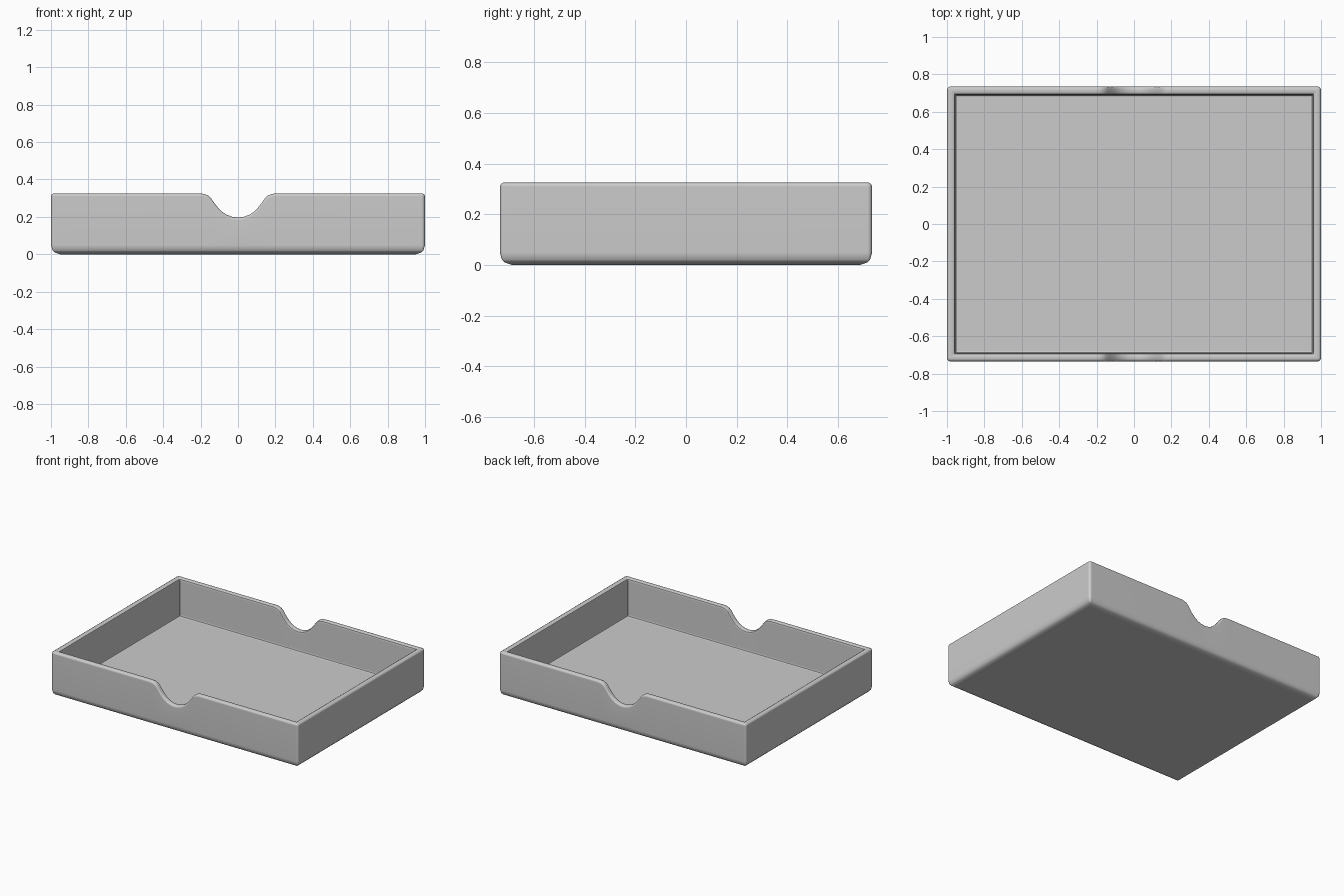
import bpy
import bmesh
import math

cube = bpy.data.objects.get("Cube")
if cube:
    bpy.data.objects.remove(cube, do_unlink=True)

HALF_X, HALF_Y, HEIGHT = 1.0, 0.735, 0.325
CORNER_RADIUS, CORNER_STEPS = 0.018, 3

# Half of the finger notch: distance from centre, rim height
notch_half = [(0.0, 0.197), (0.03, 0.2), (0.06, 0.211), (0.085, 0.228),
              (0.105, 0.247), (0.125, 0.272), (0.145, 0.3), (0.16, 0.314),
              (0.178, 0.322), (0.2, HEIGHT)]
notch = [(-x, z) for x, z in reversed(notch_half[1:])] + notch_half

# Wall section from underside, over the rim, to the floor:
# inset from the outer face, height, whether the height hangs from the rim
section = [(0.05, 0.0, False), (0.02, 0.01, False), (0.008, 0.022, False),
           (0.0, 0.05, False),
           (0.0, -0.015, True), (0.004, -0.005, True), (0.013, 0.0, True),
           (0.03, 0.0, True), (0.04, -0.006, True), (0.044, -0.018, True),
           (0.044, 0.066, False), (0.048, 0.055, False), (0.058, 0.05, False)]


def outline(inset):
    """Rounded rectangle with notch stations: x, y, rim height."""
    radius = max(CORNER_RADIUS - inset, 0.004)
    cx, cy = HALF_X - inset - radius, HALF_Y - inset - radius
    points = []
    for i, (sx, sy) in enumerate([(1, -1), (1, 1), (-1, 1), (-1, -1)]):
        for step in range(CORNER_STEPS + 1):
            angle = math.pi / 2 * (i - 1 + step / CORNER_STEPS)
            points.append((sx * cx + radius * math.cos(angle),
                           sy * cy + radius * math.sin(angle), HEIGHT))
        if i in (1, 3):
            side = 1 if i == 1 else -1
            points += [(-side * x, side * (HALF_Y - inset), z) for x, z in notch]
    return points


# Loft the section around the tray
bm = bmesh.new()
rings = []
for inset, height, from_rim in section:
    rings.append([bm.verts.new((x, y, rim + height if from_rim else height))
                  for x, y, rim in outline(inset)])
for lower, upper in zip(rings, rings[1:]):
    for i in range(len(lower)):
        j = (i + 1) % len(lower)
        bm.faces.new((lower[i], lower[j], upper[j], upper[i]))

# Underside and inner floor
bm.faces.new(list(reversed(rings[0])))
bm.faces.new(rings[-1])
bmesh.ops.recalc_face_normals(bm, faces=bm.faces)

mesh = bpy.data.meshes.new("tray")
bm.to_mesh(mesh)
bm.free()
tray = bpy.data.objects.new("tray", mesh)
bpy.context.collection.objects.link(tray)

# Plain grey finish
grey = bpy.data.materials.new("plain grey")
grey.use_nodes = True
colour = (0.6, 0.6, 0.6, 1.0)
grey.diffuse_color = colour
grey.node_tree.nodes["Principled BSDF"].inputs["Base Color"].default_value = colour
mesh.materials.append(grey)

# Soft shading with crisp flat walls
bpy.ops.object.select_all(action='DESELECT')
tray.select_set(True)
bpy.context.view_layer.objects.active = tray
bpy.ops.object.shade_smooth_by_angle(angle=math.radians(40))
weighted = tray.modifiers.new("even shading", 'WEIGHTED_NORMAL')
weighted.keep_sharp = True
